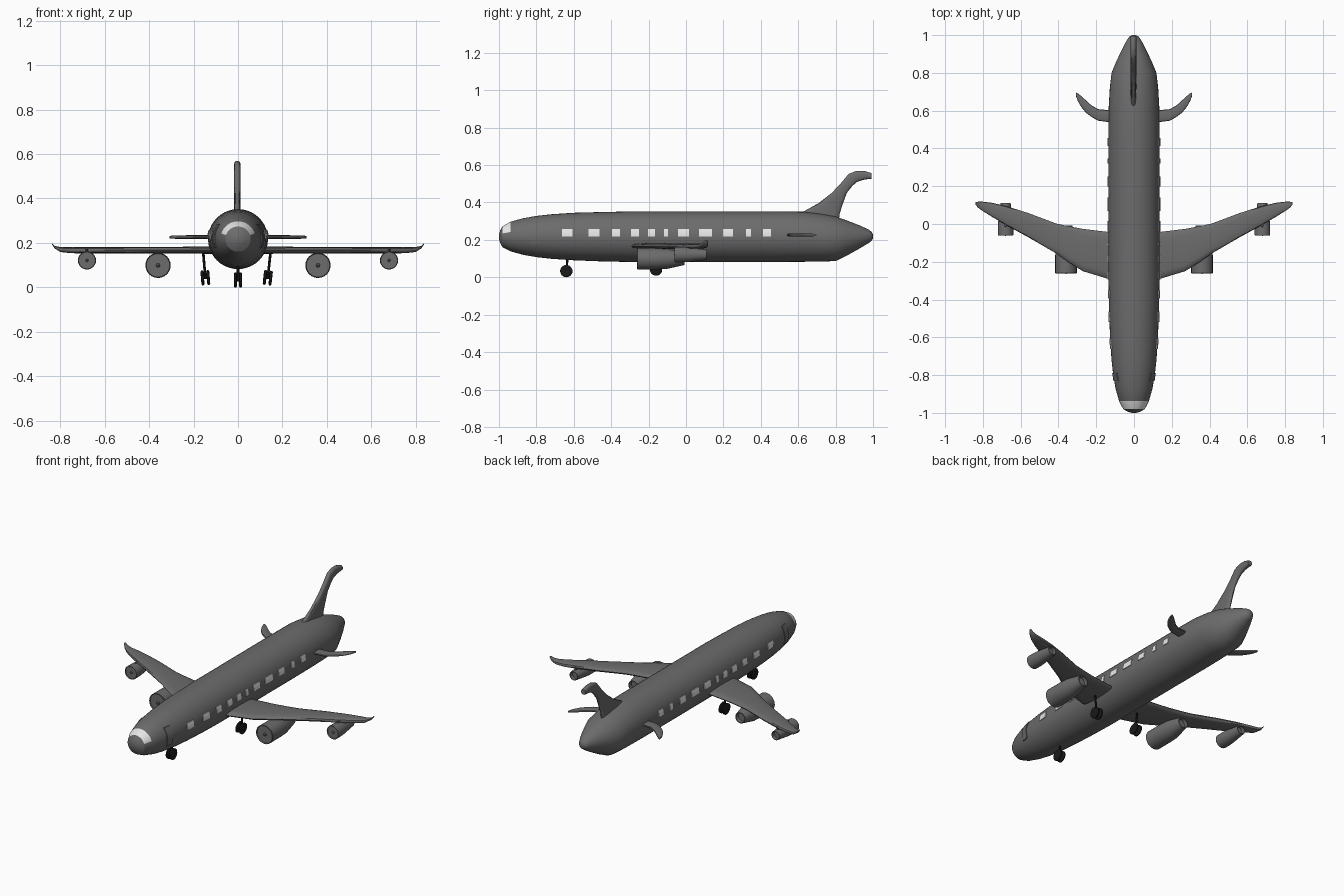
import bpy, bmesh, math
from mathutils import Vector

if "Cube" in bpy.data.objects:
    bpy.data.objects.remove(bpy.data.objects["Cube"])


def material(name, rgb):
    m = bpy.data.materials.new(name)
    m.diffuse_color = (*rgb, 1)
    m.use_nodes = True
    m.node_tree.nodes["Principled BSDF"].inputs["Base Color"].default_value = m.diffuse_color
    return m


GREY = material("grey_paint", (0.15, 0.15, 0.15))
WHITE = material("window_white", (0.8, 0.8, 0.8))
BLACK = material("gear_black", (0.01, 0.01, 0.01))


def finish(name, bm, mats, angle=30):
    bmesh.ops.recalc_face_normals(bm, faces=bm.faces)
    mesh = bpy.data.meshes.new(name)
    bm.to_mesh(mesh)
    bm.free()
    for m in mats:
        mesh.materials.append(m)
    ob = bpy.data.objects.new(name, mesh)
    bpy.context.collection.objects.link(ob)
    bpy.ops.object.select_all(action='DESELECT')
    ob.select_set(True)
    bpy.context.view_layer.objects.active = ob
    bpy.ops.object.shade_smooth_by_angle(angle=math.radians(angle))
    return ob


def loft(name, rings, mats, rule=None, angle=30):
    """Skin closed rings of points, cap both ends; rule(ring, segment) picks the material."""
    bm = bmesh.new()
    vs = [[bm.verts.new(p) for p in ring] for ring in rings]
    n = len(vs[0])
    for i in range(len(vs) - 1):
        for j in range(n):
            k = (j + 1) % n
            f = bm.faces.new((vs[i][j], vs[i][k], vs[i + 1][k], vs[i + 1][j]))
            if rule:
                f.material_index = rule(i, j)
    bm.faces.new(vs[0])
    bm.faces.new(vs[-1])
    return finish(name, bm, mats, angle)


def lathe(name, origin, axis, profile, mat, n=24):
    """Rings of (distance along axis, radius)."""
    o, a = Vector(origin), Vector(axis).normalized()
    u = a.orthogonal().normalized()
    v = a.cross(u)
    ang = [2 * math.pi * j / n for j in range(n)]
    rings = [[o + a * d + (u * math.cos(t) + v * math.sin(t)) * r for t in ang]
             for d, r in profile]
    return loft(name, rings, [mat])


def rod(name, a, b, r, mat, n=10):
    d = Vector(b) - Vector(a)
    return lathe(name, a, d, [(0, r), (d.length, r)], mat, n)


def blade(name, stations, up, mirror=1):
    """Rounded slab through stations of (leading point, trailing point, thickness)."""
    rings = []
    for le, te, t in stations:
        le, te = Vector(le), Vector(te)
        ring = []
        for j in range(16):
            a = 2 * math.pi * j / 16
            s = math.sin(a)
            h = math.copysign(abs(s) ** 0.6, s) * t / 2
            p = (le + te) / 2 + (te - le) / 2 * math.cos(a) + Vector(up) * h
            ring.append((p.x * mirror, p.y, p.z))
        rings.append(ring)
    return loft(name, rings, [GREY], angle=45)


# Fuselage: y, centre height, radius
BODY = [(-1.0, .22, .012), (-.993, .22, .035), (-.98, .22, .057), (-.938, .221, .079),
        (-.87, .221, .098), (-.80, .221, .110), (-.72, .221, .119), (-.6, .221, .127),
        (-.45, .22, .132), (-.3, .22, .135), (.5, .22, .135), (.62, .22, .134),
        (.72, .215, .128), (.8, .209, .119), (.86, .213, .094), (.93, .219, .061),
        (.975, .222, .037), (.992, .222, .025), (1.0, .222, .01)]
N = 40


def cockpit(i, j):
    # glazed band across the upper nose
    return 1 if i == 2 and 2 <= j < N // 2 - 2 else 0


loft("fuselage", [[(r * math.cos(2 * math.pi * j / N), y, z + r * math.sin(2 * math.pi * j / N))
                   for j in range(N)] for y, z, r in BODY], [GREY, WHITE], cockpit)


def body_at(y):
    for (y0, z0, r0), (y1, z1, r1) in zip(BODY, BODY[1:]):
        if y0 <= y <= y1:
            t = (y - y0) / (y1 - y0)
            return z0 + (z1 - z0) * t, r0 + (r1 - r0) * t


def plate(name, y0, y1, z0, z1, side, mat, lift):
    """Thin panel that follows the fuselage skin."""
    rings = []
    for i in range(5):
        z = z0 + (z1 - z0) * i / 4
        ring = []
        for y, off in ((y0, -.003), (y0, lift), (y1, lift), (y1, -.003)):
            c, r = body_at(y)
            ring.append((side * (math.sqrt(r * r - (z - c) ** 2) + off), y, z))
        rings.append(ring)
    loft(name, rings, [mat])


# Cabin windows and doors
WINDOWS = [(-.663, -.607), (-.52, -.463), (-.395, -.352), (-.294, -.25), (-.203, -.165),
           (-.118, -.096), (-.043, .016), (.07, .139), (.198, .251), (.321, .348), (.412, .455)]
for side, tag in ((1, "right"), (-1, "left")):
    for k, (y0, y1) in enumerate(WINDOWS):
        plate(f"window_{tag}_{k + 1}", y0, y1, .222, .26, side, WHITE, .004)
    plate(f"door_{tag}", -.832, -.79, .18, .288, side, GREY, .005)

# Wings and tailplanes: x, leading y, trailing y, height, thickness
WING = [(.10, -.295, -.042, .17, .032), (.138, -.29, -.042, .17, .032), (.27, -.25, -.026, .17, .031),
        (.35, -.20, -.011, .17, .03), (.41, -.157, .002, .17, .03), (.56, -.07, .058, .17, .03),
        (.67, -.01, .093, .17, .029), (.75, .037, .112, .17, .027), (.80, .068, .118, .173, .022),
        (.825, .086, .118, .184, .012), (.838, .10, .116, .199, .006)]
TAIL = [(.10, .535, .603, .229, .017), (.137, .54, .603, .229, .017), (.19, .547, .608, .229, .017),
        (.225, .567, .628, .229, .017), (.255, .59, .655, .229, .016), (.28, .62, .678, .229, .015),
        (.298, .652, .692, .229, .014), (.308, .68, .697, .229, .01)]
for side, tag in ((1, "right"), (-1, "left")):
    for name, rows in (("wing", WING), ("tailplane", TAIL)):
        blade(f"{name}_{tag}", [((x, a, z), (x, b, z), t) for x, a, b, z, t in rows],
              (0, 0, 1), side)

# Swept fin: leading y, z, trailing y, z
FIN = [(.60, .33, .818, .31), (.625, .353, .822, .345), (.71, .40, .84, .40), (.78, .455, .86, .455),
       (.83, .508, .888, .49), (.87, .556, .914, .513), (.91, .572, .947, .524),
       (.952, .572, .965, .527), (.992, .56, .992, .53)]
blade("fin", [((-.003, a, b), (-.003, c, d), .03) for a, b, c, d in FIN], (1, 0, 0))

# Engines with recessed fan, hub and pylon
for side, tag in ((1, "right"), (-1, "left")):
    for name, x, y, z, r, full, end, tail in (("inner", .36, -.262, .102, .057, .16, .255, .033),
                                              ("outer", .68, -.062, .124, .041, .075, .172, .027)):
        x *= side
        lathe(f"{name}_engine_{tag}", (x, y, z), (0, 1, 0),
              [(.008, r * .15), (.008, r * .92), (0, r * .95), (0.003, r), (full * .6, r),
               (full, r * .95), (end, tail), (end, tail * .85), (end - .02, tail * .8)], GREY)
        lathe(f"{name}_hub_{tag}", (x, y, z), (0, 1, 0),
              [(-.002, r * .05), (.002, r * .14), (.012, r * .18)], GREY, 12)
        p = y + full * .5
        blade(f"{name}_pylon_{tag}", [((x, p, z + r * .6), (x, p + .12, z + r * .5), .014),
                                      ((x, p + .01, .175), (x, p + .12, .175), .014)], (1, 0, 0))


# Landing gear: leg, axle and twin wheels
def gear(name, top, hub, spread):
    top, hub = Vector(top), Vector(hub)
    axle = Vector((1, 0, 0)) - Vector((0, 0, 1)) * ((top.x - hub.x) / (top.z - hub.z))
    axle.normalize()
    rod(name + "_leg", top, hub, .006, BLACK)
    rod(name + "_axle", hub - axle * spread, hub + axle * spread, .006, BLACK)
    for s in (-1, 1):
        lathe(f"{name}_wheel_{'right' if s > 0 else 'left'}", hub + axle * spread * s, axle,
              [(-.007, .014), (-.007, .027), (-.004, .033), (.004, .033), (.007, .027),
               (.007, .014)], BLACK)


gear("nose_gear", (0, -.632, .12), (0, -.64, .036), .012)
gear("left_main_gear", (-.157, -.16, .165), (-.147, -.16, .046), .013)
gear("right_main_gear", (.147, -.16, .165), (.134, -.16, .046), .013)

# Rest the lowest tyres on the ground
for ob in bpy.context.scene.objects:
    ob.location.z -= .003
